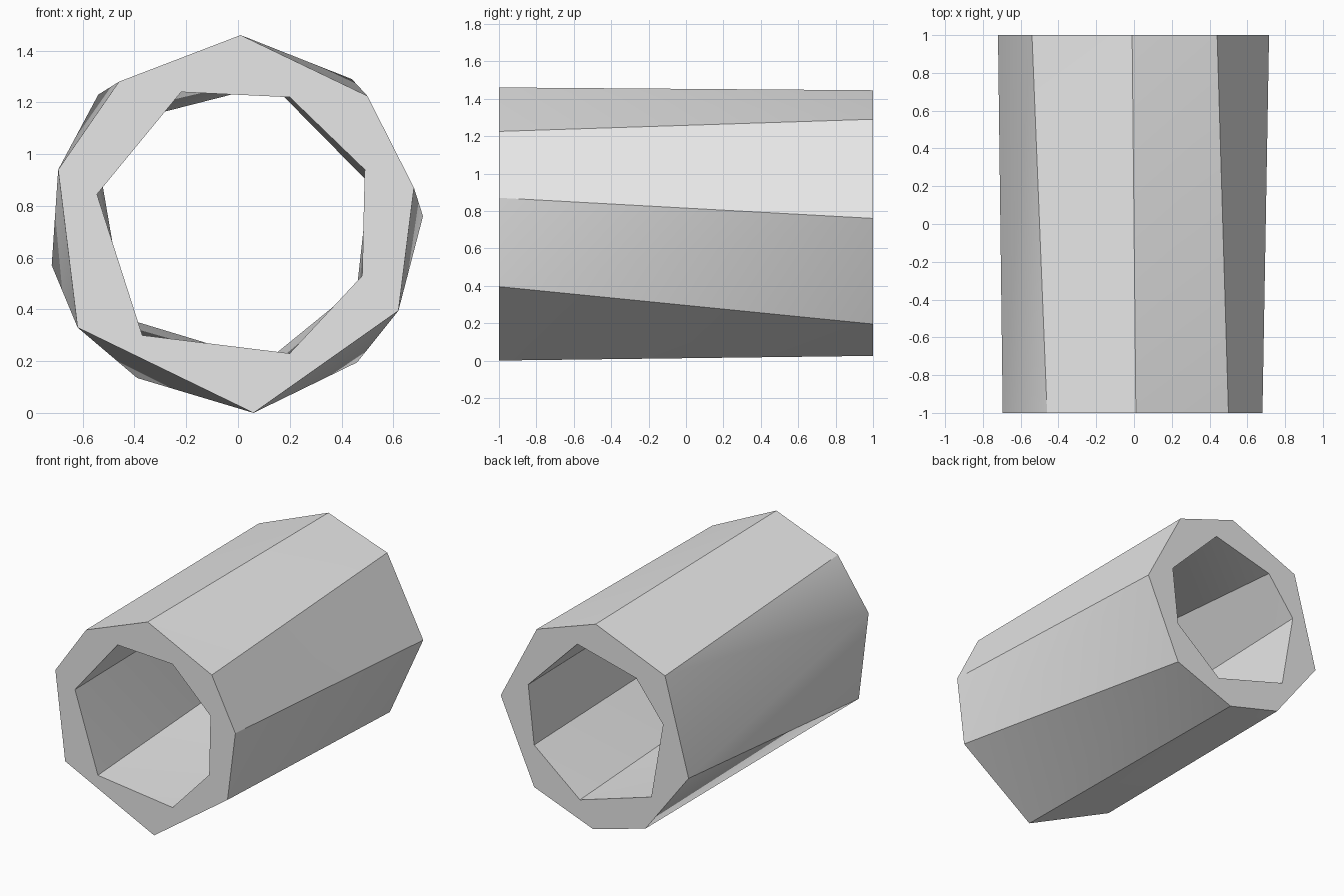
import bpy
import bmesh
from math import radians
from mathutils import Vector

if "Cube" in bpy.data.objects:
    bpy.data.objects.remove(bpy.data.objects["Cube"], do_unlink=True)

HALF_LENGTH = 1.0
CENTRE = Vector((0, 0, 0.73))

# Cross-sections as (x, z), clockwise from the top, matched front to back
OUTER_FRONT = [(0.01, 1.46), (0.50, 1.225), (0.68, 0.87), (0.62, 0.395),
               (0.06, 0), (-0.62, 0.33), (-0.695, 0.94), (-0.46, 1.28)]
OUTER_BACK = [(-0.01, 1.445), (0.44, 1.29), (0.715, 0.76), (0.46, 0.195),
              (0.01, 0.025), (-0.39, 0.135), (-0.72, 0.57), (-0.54, 1.23)]
INNER_FRONT = [(-0.22, 1.24), (0.20, 1.22), (0.49, 0.94), (0.48, 0.53),
               (0.20, 0.23), (-0.37, 0.30), (-0.545, 0.845)]
INNER_BACK = [(-0.32, 1.155), (0.13, 1.27), (0.505, 0.89), (0.46, 0.485),
              (0.11, 0.20), (-0.435, 0.365), (-0.525, 0.89)]


def ring(bm, profile, y):
    return [bm.verts.new((x, y, z)) for x, z in profile]


def loop_edges(bm, verts):
    return [bm.edges.get((v, verts[i - 1])) for i, v in enumerate(verts)]


def skin(bm, front, back):
    """Join two rings with triangles, folding each twisted side outward."""
    for i in range(len(front)):
        f0, f1, b0, b1 = front[i - 1], front[i], back[i - 1], back[i]
        outward = f0.co + f1.co + b0.co + b1.co - 4 * CENTRE
        if outward.dot(f0.co + b1.co) > outward.dot(f1.co + b0.co):
            triangles = (f0, f1, b1), (f0, b1, b0)
        else:
            triangles = (f0, f1, b0), (f1, b1, b0)
        for tri in triangles:
            bm.faces.new(tri)


# Walls of the tube
bm = bmesh.new()
outer_front = ring(bm, OUTER_FRONT, -HALF_LENGTH)
outer_back = ring(bm, OUTER_BACK, HALF_LENGTH)
inner_front = ring(bm, INNER_FRONT, -HALF_LENGTH)
inner_back = ring(bm, INNER_BACK, HALF_LENGTH)
skin(bm, outer_front, outer_back)
skin(bm, inner_front, inner_back)

# Flat end rims
for outer, inner, side in ((outer_front, inner_front, -1),
                           (outer_back, inner_back, 1)):
    bmesh.ops.triangle_fill(bm, edges=loop_edges(bm, outer) + loop_edges(bm, inner),
                            use_beauty=True, normal=(0, side, 0))
bmesh.ops.recalc_face_normals(bm, faces=bm.faces[:])

mesh = bpy.data.meshes.new("faceted_tube")
bm.to_mesh(mesh)
bm.free()
tube = bpy.data.objects.new("faceted_tube", mesh)
bpy.context.collection.objects.link(tube)

# Shallow folds shade smoothly, the main creases stay sharp
mesh.shade_smooth()
mesh.set_sharp_from_angle(angle=radians(30))

# Plain grey
grey = bpy.data.materials.new("light_grey")
grey.use_nodes = True
colour = (0.8, 0.8, 0.8, 1)
grey.diffuse_color = colour
grey.node_tree.nodes["Principled BSDF"].inputs["Base Color"].default_value = colour
mesh.materials.append(grey)
